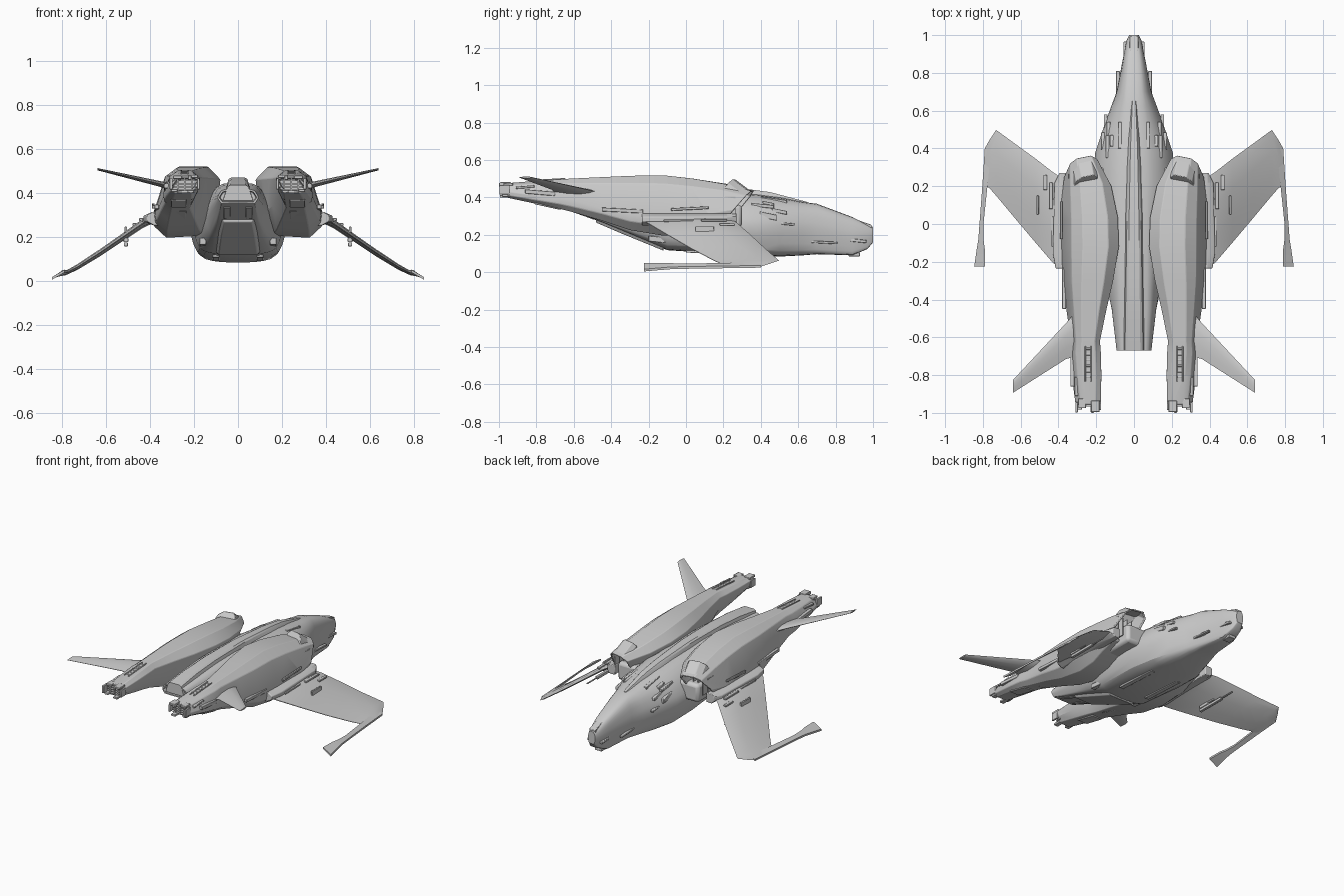
import bpy, bmesh
from mathutils import Vector


def finish(name, bm, mirror=False, angle=0.5, bevel=0):
    bmesh.ops.recalc_face_normals(bm, faces=bm.faces)
    me = bpy.data.meshes.new(name)
    bm.to_mesh(me)
    bm.free()
    ob = bpy.data.objects.new(name, me)
    bpy.context.collection.objects.link(ob)
    if bevel:
        b = ob.modifiers.new("bevel", "BEVEL")
        b.width, b.segments, b.limit_method = bevel, 2, "ANGLE"
    if mirror:
        ob.modifiers.new("mirror", "MIRROR")
    bpy.context.view_layer.objects.active = ob
    ob.select_set(True)
    bpy.ops.object.shade_smooth_by_angle(angle=angle)
    ob.select_set(False)
    return ob


def loft(rings):
    """Skin closed rings; returns bmesh and the first and last cap."""
    bm = bmesh.new()
    vs = [[bm.verts.new(p) for p in r] for r in rings]
    n = len(vs[0])
    for a, b in zip(vs, vs[1:]):
        for i in range(n):
            j = (i + 1) % n
            bm.faces.new((a[i], a[j], b[j], b[i]))
    caps = bm.faces.new(vs[0]), bm.faces.new(vs[-1])
    bmesh.ops.recalc_face_normals(bm, faces=bm.faces)
    return bm, caps


def recess(bm, face, rim, depth):
    bmesh.ops.inset_individual(bm, faces=[face], thickness=rim)
    bmesh.ops.inset_individual(bm, faces=[face], thickness=0.004, depth=-depth)


def rounded(ring, n=3):
    """Closed Catmull-Rom curve through the ring points."""
    p, out = [Vector(q) for q in ring], []
    for i in range(len(p)):
        a, b, c, d = p[i - 1], p[i], p[(i + 1) % len(p)], p[(i + 2) % len(p)]
        for k in range(n):
            t = k / n
            out.append(b + 0.4 * t * (c - a) + t * t * (0.8 * a - 2.6 * b + 2.2 * c - 0.4 * d)
                       + t ** 3 * (-0.4 * a + 1.6 * b - 1.6 * c + 0.4 * d))
    return out


def blade(name, stations):
    """Thin wing from (x, y_lead, y_trail, z, thickness) stations."""
    prof = [(0, 0), (0.12, 0.3), (0.35, 0.5), (0.7, 0.35), (1, 0.05),
            (1, -0.05), (0.7, -0.35), (0.35, -0.5), (0.12, -0.3)]
    rings = [[(x, a + (b - a) * u, z + t * v) for u, v in prof] for x, a, b, z, t in stations]
    return finish(name, loft(rings)[0], True, 0.35)


def boxes(name, items, mirror=True, bevel=0.003):
    """Boxes from (x, y, z, sx, sy, sz, rise of z per y)."""
    bm = bmesh.new()
    for x, y, z, sx, sy, sz, k in items:
        vs = bmesh.ops.create_cube(bm, size=1)["verts"]
        for v in vs:
            v.co = Vector((x + v.co.x * sx, y + v.co.y * sy, z + v.co.z * sz + k * v.co.y * sy))
    return finish(name, bm, mirror, bevel=bevel)


# Central fuselage: y, top (w, z), shoulder (w, z), widest (w, z), bottom (w, z)
rings = []
for y, wt, zt, ws, zs, wm, zm, wb, zb in [
        (1.00, .012, .240, .022, .225, .026, .20, .015, .160),
        (.97, .018, .252, .034, .235, .040, .20, .025, .125),
        (.89, .028, .292, .048, .265, .056, .20, .035, .092),
        (.70, .040, .362, .075, .320, .092, .23, .050, .098),
        (.62, .045, .372, .095, .330, .122, .24, .060, .092),
        (.50, .055, .395, .125, .345, .165, .25, .070, .086),
        (.38, .065, .410, .150, .355, .205, .25, .080, .085),
        (.20, .070, .425, .165, .370, .220, .26, .080, .100),
        (-.10, .070, .440, .135, .385, .205, .27, .080, .120),
        (-.30, .070, .440, .115, .395, .150, .30, .080, .205),
        (-.45, .068, .432, .105, .395, .118, .34, .075, .268),
        (-.67, .060, .415, .085, .395, .092, .375, .065, .350)]:
    half = [(wt, zt), (ws, zs), (wm, zm), (wm * .84, zb + .18 * (zm - zb)), (wb, zb)]
    rings.append(rounded([(x, y, z) for x, z in half] + [(-x, y, z) for x, z in reversed(half)]))
bm, caps = loft(rings)
recess(bm, caps[1], .008, .03)
finish("fuselage", bm)

# Raised dorsal spine
bm, caps = loft([[(-w - .02, y, z - .07), (-w, y, z - .008), (-w * .7, y, z), (w * .7, y, z),
                  (w, y, z - .008), (w + .02, y, z - .07)]
                 for y, w, z in [(.65, .012, .375), (.45, .024, .428), (.30, .030, .448), (0, .038, .470),
                                 (-.30, .042, .470), (-.50, .045, .458), (-.67, .048, .435)]])
finish("dorsal_spine", bm)

# Nose cap and sensor bits
boxes("nose_sensor", [(0, .955, .255, .045, .075, .022, -.35), (0, .90, .095, .05, .06, .02, 0),
                      (0, .985, .20, .03, .03, .05, 0)], False)
boxes("nose_strakes", [(.046, .90, .17, .02, .13, .016, -.1), (.085, .72, .16, .02, .18, .012, -.05)])

# Cockpit frame rails and vents beside the spine
boxes("cockpit_details", [(.075, .47, .385, .02, .14, .02, -.15), (.115, .44, .365, .025, .06, .02, -.2),
                          (.14, .41, .355, .02, .12, .018, -.1), (.135, .50, .325, .02, .08, .02, -.2),
                          (.165, .44, .30, .02, .09, .03, -.2), (.15, .52, .26, .02, .12, .012, -.1)])

# Engine nacelles: y, inner x, outer x, top, widest, bottom, slant of the section
rings = []
for y, xi, xo, zt, zm, zb, k in [
        (.285, .195, .370, .435, .33, .265, .8),
        (.15, .120, .385, .472, .31, .235, .45),
        (.02, .085, .387, .500, .30, .205, .1),
        (-.12, .080, .387, .518, .30, .195, 0),
        (-.30, .110, .378, .515, .31, .225, 0),
        (-.45, .145, .358, .508, .34, .275, 0),
        (-.62, .180, .335, .500, .39, .325, 0),
        (-.68, .175, .340, .496, .40, .340, 0),
        (-.80, .172, .330, .488, .41, .365, 0),
        (-.955, .175, .310, .476, .43, .398, 0)]:
    w, h = xo - xi, zt - zb
    pts = [(xi, zt - .18 * h), (xi + .18 * w, zt), (xi + .62 * w, zt), (xi + .82 * w, zt - .14 * h),
           (xo, zm), (xo - .02 * w, zb + .16 * h), (xo - .2 * w, zb), (xi + .25 * w, zb + .03 * h),
           (xi + .06 * w, zm)]
    rings.append([(x, y + k * (z - .35) - .25 * k * (x - .28), z) for x, z in pts])
bm, caps = loft(rings)
recess(bm, caps[0], .012, .12)
recess(bm, caps[1], .010, .05)
finish("engine_nacelle", bm, True, 0.45, 0.004)

# Intake vanes and nozzle louvres
boxes("intake_vanes", [(.24 + .035 * i, .23, .345, .006, .07, .12, 0) for i in range(4)], bevel=0)
boxes("nozzle_louvres", [(.242, -.945, .412 + .014 * i, .105, .04, .004, 0) for i in range(5)]
      + [(.21 + .032 * i, -.945, .438, .005, .04, .06, 0) for i in range(3)], bevel=0)
boxes("nozzle_prongs", [(.205, -.965, .474, .045, .06, .014, 0), (.275, -.95, .470, .04, .05, .014, 0),
                        (.215, -.97, .405, .03, .05, .014, 0), (.29, -.96, .41, .03, .045, .014, 0),
                        (.22, -.985, .468, .015, .03, .02, 0), (.304, -.97, .44, .014, .055, .05, 0),
                        (.18, -.96, .44, .012, .05, .05, 0)])
# Slatted vents on the nacelle tails, side boxes and lower vents
boxes("nacelle_vents", [(.228, -.74, .492, .006, .19, .012, .06), (.258, -.74, .492, .006, .19, .012, .06)]
      + [(.243, -.66 - .03 * i, .495 - .002 * i, .03, .012, .01, 0) for i in range(6)]
      + [(.326, -.78, .425, .022, .16, .022, -.08), (.305, -.86, .455, .02, .1, .012, .08),
         (.37, -.34, .33, .02, .22, .02, -.05), (.385, .02, .34, .012, .2, .014, .05),
         (.27, -.50, .30, .07, .16, .014, -.27), (.27, -.74, .355, .07, .14, .014, -.22)])

# Wing root fairing
finish("wing_root", loft([[(.34, y, .315), (.39, y, .312), (.40 + w, y, .295), (.40 + w, y, .27),
                           (.38, y, .25), (.34, y, .25)]
                          for y, w in [(.27, -.005), (.22, .02), (-.15, .03), (-.235, .015)]])[0], True, .4, .004)

# Forward-swept drooping wings
blade("wing", [(.37, .235, -.24, .288, .040), (.43, .275, -.205, .262, .042), (.52, .345, -.10, .200, .036),
               (.63, .425, .03, .125, .032), (.73, .498, .150, .062, .026), (.765, .445, .19, .044, .022),
               (.79, .40, .205, .030, .016)])

# Tip booms trailing back from the wing tips
bm, _ = loft([[(a, y, za + .006), (b, y, zb + .006), (b, y, zb - .006), (a, y, za - .006)]
              for y, a, b, za, zb in [(.40, .755, .79, .05, .03), (.20, .776, .803, .043, .027),
                                      (.0, .797, .818, .040, .024), (-.08, .797, .824, .042, .022),
                                      (-.13, .790, .832, .044, .018), (-.225, .788, .846, .044, .010)]])
finish("wingtip_boom", bm, True, .4)

# Small rear fins
blade("rear_fin", [(.30, -.455, -.70, .425, .034), (.36, -.525, -.715, .441, .026),
                   (.64, -.825, -.893, .507, .010)])

# Under-wing gun pods
boxes("wing_gun", [(.51, .10, .215, .012, .10, .06, 0), (.51, .12, .165, .018, .20, .018, 0),
                   (.51, .06, .185, .022, .08, .02, 0), (.51, .26, .165, .008, .12, .008, 0)])
# Wing surface ribs
boxes("wing_ribs", [(.44, .15, .278, .02, .14, .012, 0), (.47, .22, .255, .02, .08, .012, 0),
                    (.43, -.04, .275, .015, .16, .012, 0)])

# Rear belly hatch, keel plate and gap-filling shoulder
finish("belly_hatch", loft([[(-w, y, z), (w, y, z), (w * .8, y, z - .03), (-w * .8, y, z - .03)]
                            for y, w, z in [(-.12, .11, .145), (-.34, .095, .235), (-.48, .08, .295)]])[0],
       bevel=.004)
boxes("belly_details", [(.05, -.56, .315, .03, .14, .02, -.36), (.1, .15, .105, .03, .3, .015, -.05),
                        (.16, -.1, .17, .03, .2, .03, -.1)])
boxes("shoulder_filler", [(.20, .12, .30, .20, .36, .12, 0)], bevel=.02)
